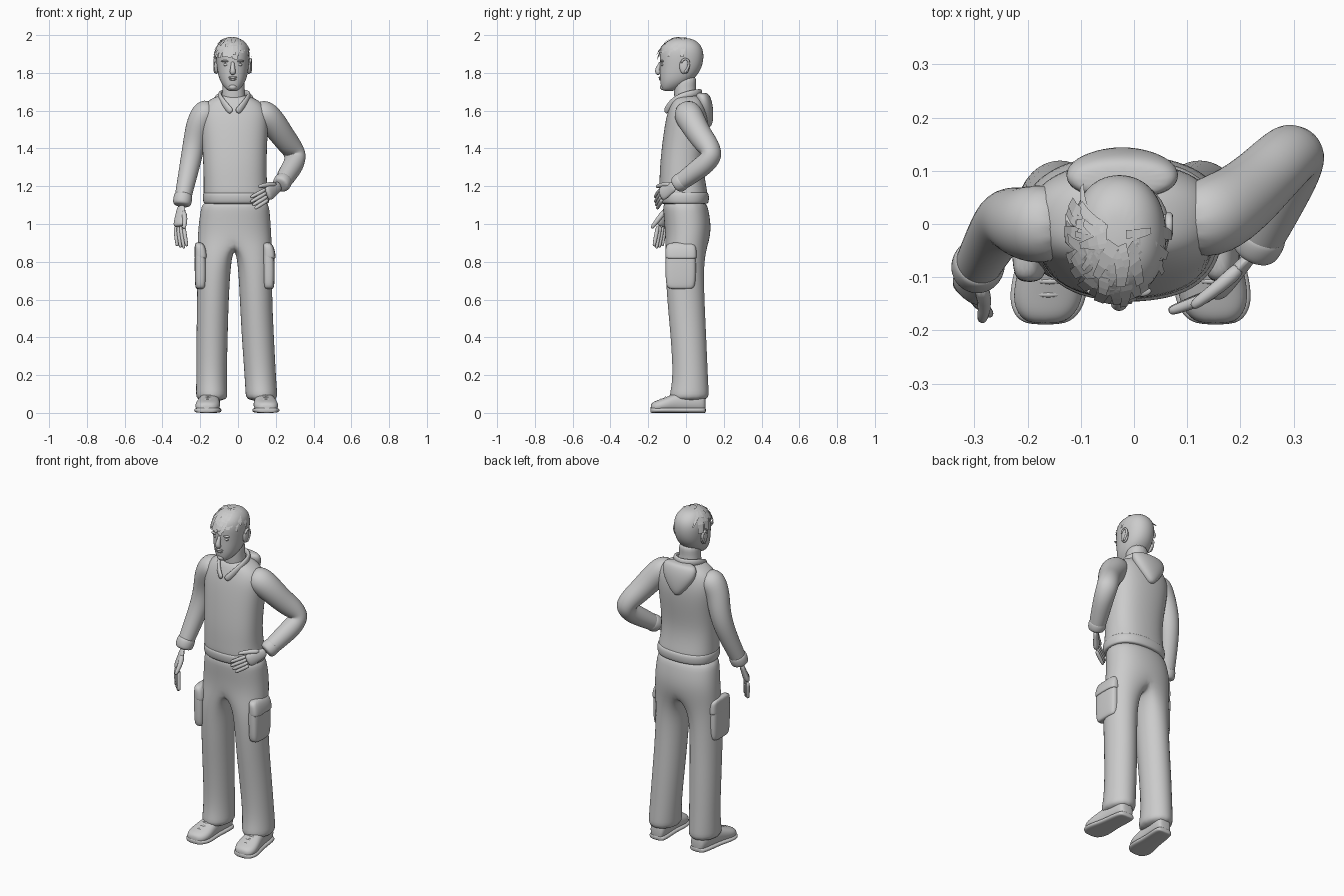
import bpy, bmesh, math, random
from mathutils import Vector as V

random.seed(4)


def finish(name, bm, level=1, smooth=True):
    bmesh.ops.recalc_face_normals(bm, faces=bm.faces)
    me = bpy.data.meshes.new(name)
    bm.to_mesh(me)
    bm.free()
    for f in me.polygons:
        f.use_smooth = smooth
    ob = bpy.data.objects.new(name, me)
    bpy.context.collection.objects.link(ob)
    if level:
        m = ob.modifiers.new("subdivision", 'SUBSURF')
        m.levels = m.render_levels = level
    return ob


def ring(c, a, b, n, p=2.0):
    """Superellipse ring, enlarged to offset subdivision shrinkage."""
    k = 6 / (4 + 2 * math.cos(math.tau / n))
    pw = lambda v: math.copysign(abs(v) ** (2 / p), v)
    return [c + a * (k * pw(math.cos(math.tau * i / n))) + b * (k * pw(math.sin(math.tau * i / n)))
            for i in range(n)]


def bridge(bm, r, s):
    n = len(r)
    for i in range(n):
        bm.faces.new((r[i], r[(i + 1) % n], s[(i + 1) % n], s[i]))


def skin(name, rings, level=2):
    bm = bmesh.new()
    rs = [[bm.verts.new(p) for p in r] for r in rings]
    for r, s in zip(rs, rs[1:]):
        bridge(bm, r, s)
    bm.faces.new(rs[0])
    bm.faces.new(rs[-1])
    return finish(name, bm, level)


def loft(name, rows, n=16, p=2.2, level=2):
    """Rows are z, x0, x1, y0, y1."""
    return skin(name, [ring(V(((x0 + x1) / 2, (y0 + y1) / 2, z)), V(((x1 - x0) / 2, 0, 0)),
                            V((0, (y1 - y0) / 2, 0)), n, p) for z, x0, x1, y0, y1 in rows], level)


def tube(name, pts, side=(1, 0, 0), n=12, level=2, flat=1.0):
    """Points are x, y, z, radius; flat scales the axis across `side`."""
    cs = [V(p[:3]) for p in pts]
    rings = []
    for i, c in enumerate(cs):
        t = (cs[min(i + 1, len(cs) - 1)] - cs[max(i - 1, 0)]).normalized()
        s = V(side)
        s = (s - t * s.dot(t)).normalized()
        rings.append(ring(c, s * pts[i][3], t.cross(s) * pts[i][3] * flat, n))
    return skin(name, rings, level)


def blob(name, loc, scale):
    bm = bmesh.new()
    bmesh.ops.create_uvsphere(bm, u_segments=16, v_segments=10, radius=1)
    for v in bm.verts:
        v.co = V(loc) + V([a * b for a, b in zip(v.co, scale)])
    return finish(name, bm, 0)


# Trousers: one skin that splits from the hips into two legs
bm = bmesh.new()
hips = [(1.14, -.18, .155, -.12, .10), (1.07, -.198, .167, -.12, .12),
        (.99, -.208, .172, -.112, .132), (.91, -.213, .177, -.11, .125)]
prev = None
for z, x0, x1, y0, y1 in hips:
    r = [bm.verts.new(p) for p in ring(V(((x0 + x1) / 2, (y0 + y1) / 2, z)),
         V((0, (y0 - y1) / 2, 0)), V(((x1 - x0) / 2, 0, 0)), 16, 2.3)]
    if prev:
        bridge(bm, prev, r)
    else:
        bm.faces.new(r)
    prev = r
crotch = [bm.verts.new((-.02, y, z)) for y, z in ((-.06, .882), (.005, .87), (.07, .88))]
legs = {1: [(.80, .0, .18), (.60, .01, .18), (.40, .02, .19), (.20, .035, .2), (.11, .04, .207), (.06, .043, .21)],
        -1: [(.80, -.038, -.215), (.60, -.05, -.216), (.40, -.055, -.22), (.20, -.06, -.22),
             (.11, -.057, -.222), (.06, -.055, -.222)]}
depth = [(-.11, .092), (-.10, .097), (-.08, .107), (-.068, .115), (-.082, .12), (-.092, .12)]
for sgn, rows in legs.items():
    last = [prev[(sgn * i) % 16] for i in range(9)] + crotch[::-1]
    for (z, xi, xo), (y0, y1) in zip(rows, depth):
        cur = []
        for i in range(12):
            a = math.radians(30 * (i - 4))
            cur.append(bm.verts.new(((xi + xo) / 2 + sgn * abs(xo - xi) * .523 * math.cos(a),
                                     (y0 + y1) / 2 + (y1 - y0) * .523 * math.sin(a), z)))
        bridge(bm, last, cur)
        last = cur
    bm.faces.new(last)
finish("trousers", bm, 2)

# Cargo pockets with flaps, and shoes
for side, xp, heel, toe in (("left", .162, .128, .15), ("right", -.199, -.138, -.163)):
    loft("cargo_pocket_" + side, [(.655, xp - .02, xp + .022, -.085, .03), (.665, xp - .028, xp + .03, -.105, .048),
                                  (.75, xp - .03, xp + .033, -.108, .052), (.85, xp - .03, xp + .03, -.108, .05),
                                  (.89, xp - .025, xp + .015, -.10, .04)], p=3.5)
    loft("pocket_flap_" + side, [(.815, xp - .03, xp + .034, -.106, .054), (.822, xp - .03, xp + .038, -.108, .056),
                                 (.87, xp - .03, xp + .032, -.108, .054), (.905, xp - .03, xp + .012, -.10, .045)], p=3.5)
    shoe = [(.105, .03, .08), (.09, .045, .10), (.04, .05, .11), (-.04, .052, .105), (-.09, .062, .085),
            (-.14, .066, .066), (-.172, .052, .055), (-.188, .028, .04)]
    cx = lambda y: heel + (toe - heel) * (.1 - y) / .25
    skin("shoe_" + side, [ring(V((cx(y), y, h / 2 + .004)), V((w, 0, 0)), V((0, 0, h / 2)), 12, 2.5)
                          for y, w, h in shoe])
    skin("sole_" + side, [ring(V((cx(y), y * 1.01, .014)), V((w + .006, 0, 0)), V((0, 0, .014)), 12, 3.5)
                          for y, w, h in shoe])
    for k, y in enumerate((-.08, -.105, -.13)):
        c, z = cx(y), .096 - k * .01
        tube(f"lace_{side}_{k}", [(c - .035, y, z - .016, .005), (c, y - .004, z, .006), (c + .035, y, z - .016, .005)],
             side=(0, 1, 0), n=6, level=1)

# Sweater body, hem band
loft("sweater", [(1.125, -.172, .152, -.125, .105), (1.15, -.182, .163, -.142, .117), (1.20, -.18, .152, -.14, .105),
                 (1.30, -.182, .15, -.138, .092), (1.42, -.188, .152, -.126, .108), (1.52, -.2, .16, -.112, .118),
                 (1.59, -.2, .16, -.098, .112), (1.64, -.175, .13, -.08, .098), (1.67, -.13, .08, -.065, .085),
                 (1.685, -.08, .03, -.04, .06)], p=2.4)
loft("hem_band", [(1.105, -.172, .155, -.125, .108), (1.11, -.182, .163, -.14, .118),
                  (1.14, -.186, .167, -.146, .122), (1.165, -.184, .163, -.145, .118),
                  (1.172, -.17, .15, -.13, .1)], p=2.4)

# Sleeves: right arm hangs, left arm bends to the hip
tube("sleeve_right", [(-.12, 0, 1.605, .055), (-.175, 0, 1.595, .077), (-.208, 0, 1.53, .067), (-.226, .01, 1.46, .06),
                      (-.243, .008, 1.37, .057), (-.268, -.03, 1.25, .05), (-.292, -.075, 1.14, .044),
                      (-.297, -.087, 1.105, .042)])
tube("cuff_right", [(-.288, -.068, 1.16, .04), (-.29, -.072, 1.15, .05), (-.296, -.085, 1.11, .05),
                    (-.298, -.089, 1.095, .04)])
tube("sleeve_left", [(.08, 0, 1.60, .055), (.14, .008, 1.588, .078), (.195, .04, 1.525, .07), (.24, .08, 1.46, .063),
                     (.28, .12, 1.41, .06), (.306, .142, 1.365, .058), (.298, .105, 1.32, .056),
                     (.27, .045, 1.275, .052), (.235, -.03, 1.22, .045), (.225, -.052, 1.205, .04)])
tube("cuff_left", [(.245, -.01, 1.235, .04), (.241, -.018, 1.23, .049), (.228, -.045, 1.21, .048),
                   (.222, -.056, 1.202, .038)])


# Hands: flattened palm, four curled fingers and a thumb
def hand(name, wrist, knuckle, tip, spread, thumb):
    w, k, t, s = V(wrist), V(knuckle), V(tip), V(spread).normalized()
    P = lambda v, r: (v.x, v.y, v.z, r)
    tube("palm_" + name, [P(w, .027), P(w.lerp(k, .35), .03), P(w.lerp(k, .75), .04), P(k, .036)], side=s, flat=.45)
    for i in range(4):
        o = (i - 1.5)
        a = k + s * o * .019 - (k - w) * .08
        b = k.lerp(t, 1 - .08 * abs(o - .4)) + s * o * .022
        m = a.lerp(b, .5) + (k - w).normalized().lerp((t - k).normalized(), .5) * .004
        tube(f"finger_{name}_{i}", [P(a, .011), P(m, .0105), P(b.lerp(m, .15), .009), P(b, .006)], side=s, n=8, level=1)
    tube("thumb_" + name, [P(w.lerp(k, .25) + s * .015, .016), P(w.lerp(k, .65) + s * .04, .013),
                           P(V(thumb), .011), P(V(thumb) + (k - w) * .08, .006)], side=s, n=8, level=1)


hand("right", (-.300, -.09, 1.10), (-.312, -.132, .985), (-.294, -.15, .868), (.75, -.65, .1), (-.285, -.178, .985))
hand("left", (.225, -.055, 1.205), (.152, -.135, 1.155), (.068, -.162, 1.105), (-.25, -.15, .95), (.115, -.15, 1.2))

# Neck, V collar and hood
loft("neck", [(1.62, -.09, .045, -.06, .07), (1.68, -.085, .038, -.062, .058), (1.73, -.08, .034, -.064, .05),
              (1.79, -.08, .034, -.06, .06)])
arc = [(.012, -.108, 1.59), (.035, -.098, 1.615), (.07, -.06, 1.66), (.082, 0, 1.685), (.06, .055, 1.695)]
path = [(-.02 - x, y, z, .018) for x, y, z in arc] + [(-.02, .085, 1.695, .02)] + \
       [(-.02 + x, y, z, .018) for x, y, z in arc[::-1]]
tube("collar", path, side=(0, 0, 1), n=8, flat=.6)
loft("hood", [(1.695, -.09, .045, .06, .105), (1.685, -.125, .082, .045, .125), (1.64, -.13, .085, .05, .14),
              (1.59, -.105, .06, .06, .145), (1.54, -.065, .02, .08, .143), (1.51, -.035, -.01, .095, .13)])

# Head
loft("head", [(1.703, -.045, -.008, -.118, -.07), (1.715, -.066, .012, -.13, -.04), (1.75, -.092, .038, -.136, .02),
              (1.79, -.105, .05, -.138, .062), (1.83, -.111, .056, -.137, .083), (1.87, -.115, .06, -.138, .092),
              (1.91, -.116, .061, -.138, .092), (1.945, -.107, .053, -.125, .08), (1.972, -.085, .03, -.095, .052),
              (1.985, -.055, .0, -.055, .015)])
tube("nose", [(-.028, -.132, 1.86, .009), (-.028, -.14, 1.84, .01), (-.028, -.152, 1.815, .014),
              (-.028, -.150, 1.803, .017), (-.028, -.135, 1.797, .012)], n=8)
blob("upper_lip", (-.028, -.137, 1.776), (.024, .008, .006))
blob("lower_lip", (-.028, -.136, 1.766), (.02, .008, .006))
blob("chin", (-.028, -.122, 1.725), (.022, .016, .016))
for side, s in (("left", 1), ("right", -1)):
    blob("eye_" + side, (-.028 + s * .036, -.124, 1.843), (.015, .009, .007))
    blob("brow_" + side, (-.028 + s * .037, -.126, 1.862), (.024, .011, .006))
    blob("ear_" + side, (-.028 + s * .086, -.008, 1.835), (.012, .027, .042))
    tube("ear_rim_" + side, [(-.028 + s * .094, y, z, .007) for y, z in
                             ((-.026, 1.85), (-.018, 1.872), (.006, 1.876), (.02, 1.855), (.01, 1.82), (-.012, 1.798))],
         n=6, level=1)

# Hair: flat strips swept forward over the skull, with a low fringe
bm = bmesh.new()


def strand(az, e0, e1, width, sweep, lift):
    last = None
    for i in range(4):
        t = i / 3
        a, e = math.radians(az + sweep * t), math.radians(e0 + (e1 - e0) * t)
        r = 1 + lift * (.3 + t)
        c = V((-.03 + .098 * r * math.cos(e) * math.cos(a), -.02 + .13 * r * math.cos(e) * math.sin(a),
               1.862 + .127 * r * math.sin(e)))
        o = V((-math.sin(a), math.cos(a), 0)) * width * (1 - .45 * t)
        cur = [bm.verts.new(c - o), bm.verts.new(c + o)]
        if last:
            bm.faces.new((last[0], last[1], cur[1], cur[0]))
        last = cur


for i in range(22):
    az = -195 + i * 7.5
    strand(az, 70, 4 + max(0, az + 75) * .6 + random.uniform(0, 7), .017, random.uniform(-14, 0),
           random.uniform(.01, .05))
for i in range(50):
    e = random.uniform(45, 82)
    strand(random.uniform(-215, 10), e, e - random.uniform(18, 38), random.uniform(.008, .016),
           random.uniform(-20, 5), random.uniform(.02, .07))
finish("hair_strands", bm, 0, False)
